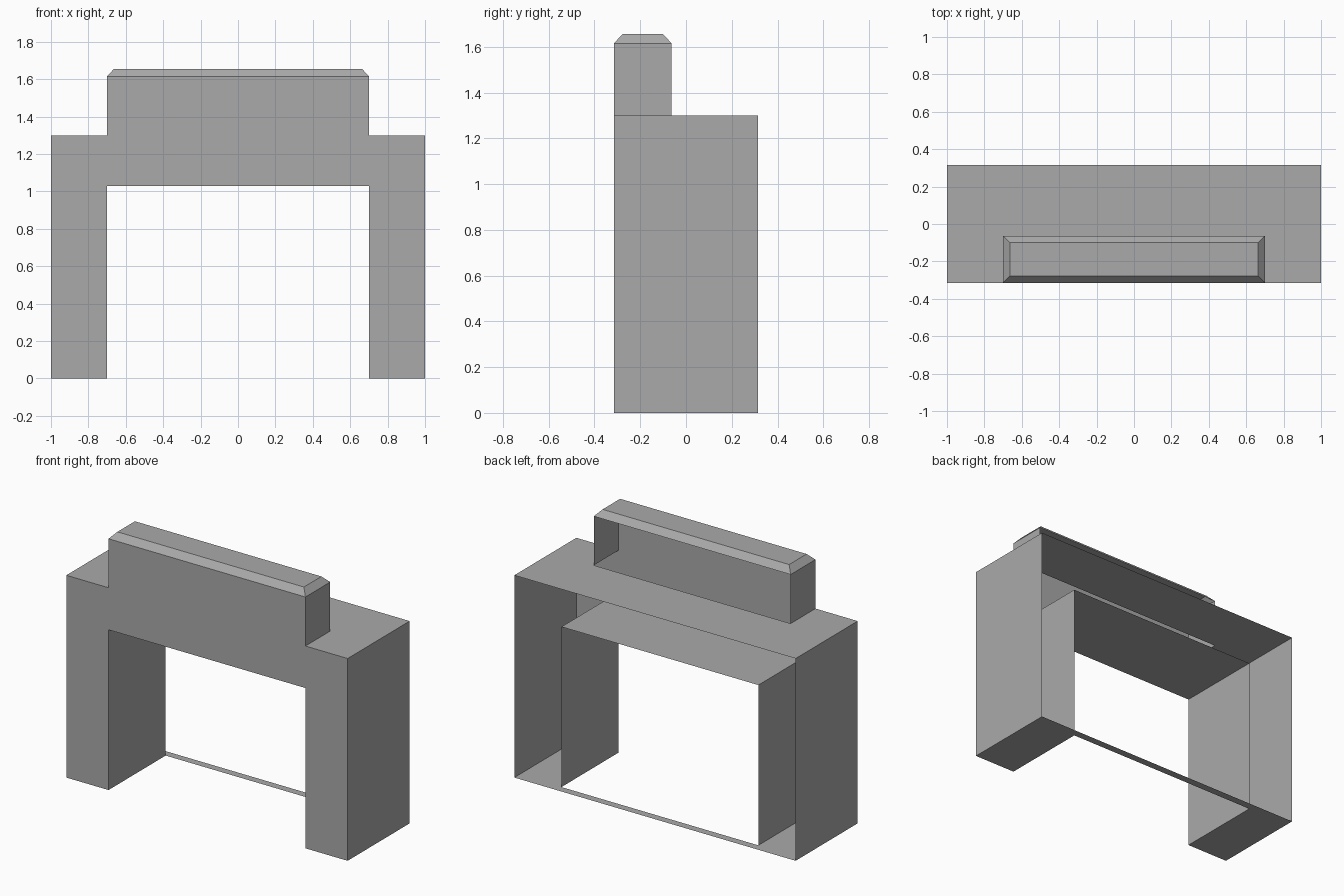
import bpy
import bmesh

cube = bpy.data.objects.get("Cube")
if cube:
    bpy.data.objects.remove(cube, do_unlink=True)

# Main dimensions
W, D = 1.0, 0.315            # half width, half depth
OPEN_W, OPEN_H = 0.7, 1.03   # opening half width and height
SHELF = 1.3                  # shelf height
LINING = 0.265               # rear edge of the opening lining
BOX_BACK = -0.063            # rear edge of the upper box
BOX_TOP, CAP_TOP, INSET = 1.615, 1.655, 0.037

grey = bpy.data.materials.new("plain grey")
grey.use_nodes = True
colour = (0.4, 0.4, 0.4, 1)
grey.diffuse_color = colour
grey.node_tree.nodes["Principled BSDF"].inputs["Base Color"].default_value = colour


def make_part(name, faces):
    """Make an object from a list of faces, each a list of points."""
    bm = bmesh.new()
    for points in faces:
        bm.faces.new([bm.verts.new(p) for p in points])
    bmesh.ops.remove_doubles(bm, verts=bm.verts, dist=0.0001)
    mesh = bpy.data.meshes.new(name)
    bm.to_mesh(mesh)
    bm.free()
    mesh.materials.append(grey)
    obj = bpy.data.objects.new(name, mesh)
    bpy.context.collection.objects.link(obj)


def ribbon(path, y0, y1):
    """Sweep an x-z path from y0 to y1."""
    return [[(a[0], y0, a[1]), (b[0], y0, b[1]), (b[0], y1, b[1]), (a[0], y1, a[1])]
            for a, b in zip(path, path[1:])]


def symmetric(half):
    """Close a half outline on +x with its mirror image."""
    return half + [(-x, v) for x, v in reversed(half)]


def rectangle(x, y0, y1, z):
    return [(-x, y0, z), (x, y0, z), (x, y1, z), (-x, y1, z)]


# Front panel with legs, opening and raised centre
front = symmetric([(OPEN_W, OPEN_H), (OPEN_W, 0), (W, 0), (W, SHELF),
                   (OPEN_W, SHELF), (OPEN_W, BOX_TOP)])
make_part("front_panel", [[(x, -D, z) for x, z in front]])

# Outer side walls
make_part("right_side", ribbon([(-W, 0), (-W, SHELF)], -D, D))
make_part("left_side", ribbon([(W, SHELF), (W, 0)], -D, D))

# Shelf, notched where the upper box opens into it
shelf = symmetric([(OPEN_W, BOX_BACK), (OPEN_W, -D), (W, -D), (W, D)])
make_part("shelf", [[(x, y, SHELF) for x, y in shelf]])

# Lining of the opening
lining = symmetric([(OPEN_W, 0), (OPEN_W, OPEN_H)])
make_part("opening_lining", ribbon(lining, -D, LINING))

# Leg bottoms joined by a thin strip at the back
base = symmetric([(OPEN_W, LINING), (OPEN_W, -D), (W, -D), (W, D)])
make_part("base", [[(x, y, 0) for x, y in reversed(base)]])

# Upper box ends, open at the back
make_part("box_right_end", ribbon([(-OPEN_W, SHELF), (-OPEN_W, BOX_TOP)], -D, BOX_BACK))
make_part("box_left_end", ribbon([(OPEN_W, BOX_TOP), (OPEN_W, SHELF)], -D, BOX_BACK))

# Chamfered cap
low = rectangle(OPEN_W, -D, BOX_BACK, BOX_TOP)
high = rectangle(OPEN_W - INSET, -D + INSET, BOX_BACK - INSET, CAP_TOP)
slopes = [[low[i - 1], low[i], high[i], high[i - 1]] for i in range(4)]
make_part("box_cap", slopes + [high])
